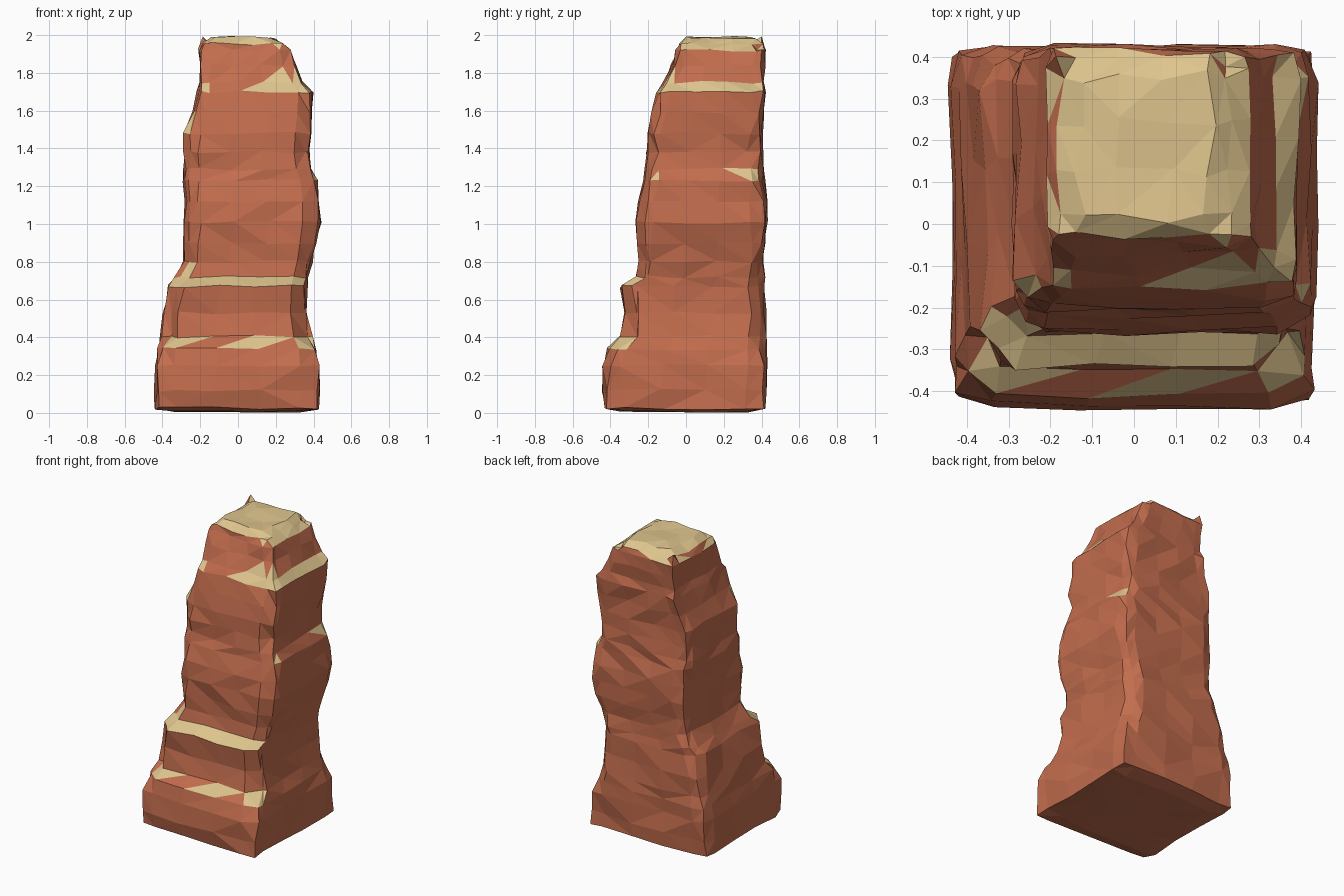
import bpy, bmesh, random
from mathutils import Vector

random.seed(5)
if "Cube" in bpy.data.objects:
    bpy.data.objects.remove(bpy.data.objects["Cube"])


def material(name, rgb):
    m = bpy.data.materials.new(name)
    m.use_nodes = True
    m.diffuse_color = (*rgb, 1)
    m.node_tree.nodes["Principled BSDF"].inputs["Base Color"].default_value = (*rgb, 1)
    return m


red_rock = material("red rock", (0.54, 0.152, 0.075))
pale_sand = material("pale sand", (0.74, 0.56, 0.27))

# Cliff outline by height: z, -x wall, +x wall, front wall, back wall, corner wear
LEVELS = [
    (0.025, -.43, .42, -.425, .41, .3), (0.12, -.435, .425, -.435, .415, .3),
    (0.25, -.435, .425, -.435, .42, .5), (0.34, -.42, .41, -.41, .42, 1.1),
    (0.405, -.405, .385, -.35, .42, 1.6), (0.53, -.395, .355, -.325, .42, 1.4),
    (0.67, -.36, .36, -.34, .41, 1.3), (0.72, -.33, .37, -.265, .41, 1.3),
    (0.80, -.285, .385, -.25, .41, 1.2), (0.90, -.28, .41, -.25, .415, 1),
    (1.01, -.28, .43, -.26, .425, 1), (1.12, -.28, .42, -.25, .42, 1),
    (1.23, -.285, .415, -.22, .41, 1), (1.29, -.285, .385, -.21, .405, 1),
    (1.38, -.28, .37, -.20, .40, 1), (1.48, -.28, .385, -.20, .40, 1),
    (1.59, -.24, .395, -.175, .405, .8), (1.70, -.21, .39, -.15, .415, .4),
    (1.75, -.20, .34, -.115, .41, .5), (1.84, -.20, .30, -.07, .41, .6),
    (1.92, -.20, .28, -.045, .415, .3), (1.955, -.175, .225, -.03, .40, 0),
]
SPACING = [-1, -.78, -.27, .27, .78, 1]   # facet breaks along each wall
N = len(SPACING) - 1
# How much each corner loses in x and y at full wear
WORN = {(0, 0): (.07, .11), (N, 0): (.02, .13), (N, N): (.06, .05), (0, N): (.04, .04)}

# Pockets of sand: x range, y range, z range, least upward slope
POCKETS = [
    ((-1, 1), (-1, 1), (1.91, 2.1), .6),           # summit
    ((.31, 1), (-1, 1), (1.69, 1.77), .4),         # side shoulder
    ((.08, .36), (-.2, 0), (1.68, 1.8), .4),       # front shoulder
    ((-.24, -.13), (-.15, 0), (1.69, 1.77), .3),   # small shoulder chips
    ((-.3, -.16), (-.25, -.1), (1.46, 1.62), .3),
    ((.3, 1), (-.3, -.12), (1.2, 1.32), .3),       # waist chips
    ((.3, 1), (.27, .4), (1.22, 1.32), .3),
    ((-1, 1), (-1, -.22), (.66, .8), .45),         # front ledge
    ((-.37, -.2), (-1, -.3), (.3, .45), .4),       # foot ledge patches
    ((0, .2), (-1, -.3), (.3, .45), .4),
    ((.29, 1), (-1, -.25), (.3, .45), .4),
]


def square_loop():
    """Grid coordinates (i, j) around the edge of an N by N square."""
    side = [(i, 0) for i in range(N)]
    loop = []
    for _ in range(4):
        loop += side
        side = [(N - j, i) for i, j in side]
    return loop


LOOP = square_loop()


def place(level, i, j):
    z, x0, x1, y0, y1, wear = level
    wu, wv = WORN.get((i, j), (0, 0))
    u, v = SPACING[i] * (1 - wear * wu), SPACING[j] * (1 - wear * wv)
    return Vector(((x0 + x1) / 2 + u * (x1 - x0) / 2,
                   (y0 + y1) / 2 + v * (y1 - y0) / 2, z))


def jitter(amount, lift):
    return Vector((random.uniform(-amount, amount), random.uniform(-amount, amount),
                   random.uniform(-lift, lift)))


bm = bmesh.new()

# Stacked rings of weathered wall
rings = [[bm.verts.new(place(level, i, j) + jitter(0.012, 0.008)) for i, j in LOOP]
         for level in LEVELS]
count = len(LOOP)
for low, high in zip(rings, rings[1:]):
    for a in range(count):
        b = (a + 1) % count
        bm.faces.new((low[a], low[b], high[b], high[a]))

# The back left corner of the summit has slumped, the opposite one stands proud
rings[-1][LOOP.index((N, N))].co += Vector((-.01, -.03, -.03))
rings[-1][LOOP.index((0, N))].co.z += .03


# Caps: a gently domed summit and a slightly bulging underside
def cap(ring, level, dome, rough):
    grid = dict(zip(LOOP, ring))
    for i in range(1, N):
        for j in range(1, N):
            p = place(level, i, j) + jitter(rough, rough / 2)
            p.z += dome
            grid[i, j] = bm.verts.new(p)
    for i in range(N):
        for j in range(N):
            bm.faces.new((grid[i, j], grid[i + 1, j], grid[i + 1, j + 1], grid[i, j + 1]))


cap(rings[-1], LEVELS[-1], 0.035, 0.018)
cap(rings[0], LEVELS[0], -0.018, 0.012)

bmesh.ops.triangulate(bm, faces=bm.faces[:], quad_method='SHORT_EDGE')
bmesh.ops.recalc_face_normals(bm, faces=bm.faces[:])
bm.normal_update()


# Sand settles on upward faces inside the pockets
def sandy(face):
    centre = face.calc_center_median()
    return any(face.normal.z > slope and
               all(a <= c <= b for c, (a, b) in zip(centre, ranges))
               for *ranges, slope in POCKETS)


for f in bm.faces:
    f.material_index = 1 if sandy(f) else 0
    f.smooth = False

mesh = bpy.data.meshes.new("rock_pillar")
bm.to_mesh(mesh)
bm.free()
mesh.materials.append(red_rock)
mesh.materials.append(pale_sand)
pillar = bpy.data.objects.new("rock_pillar", mesh)
bpy.context.scene.collection.objects.link(pillar)
